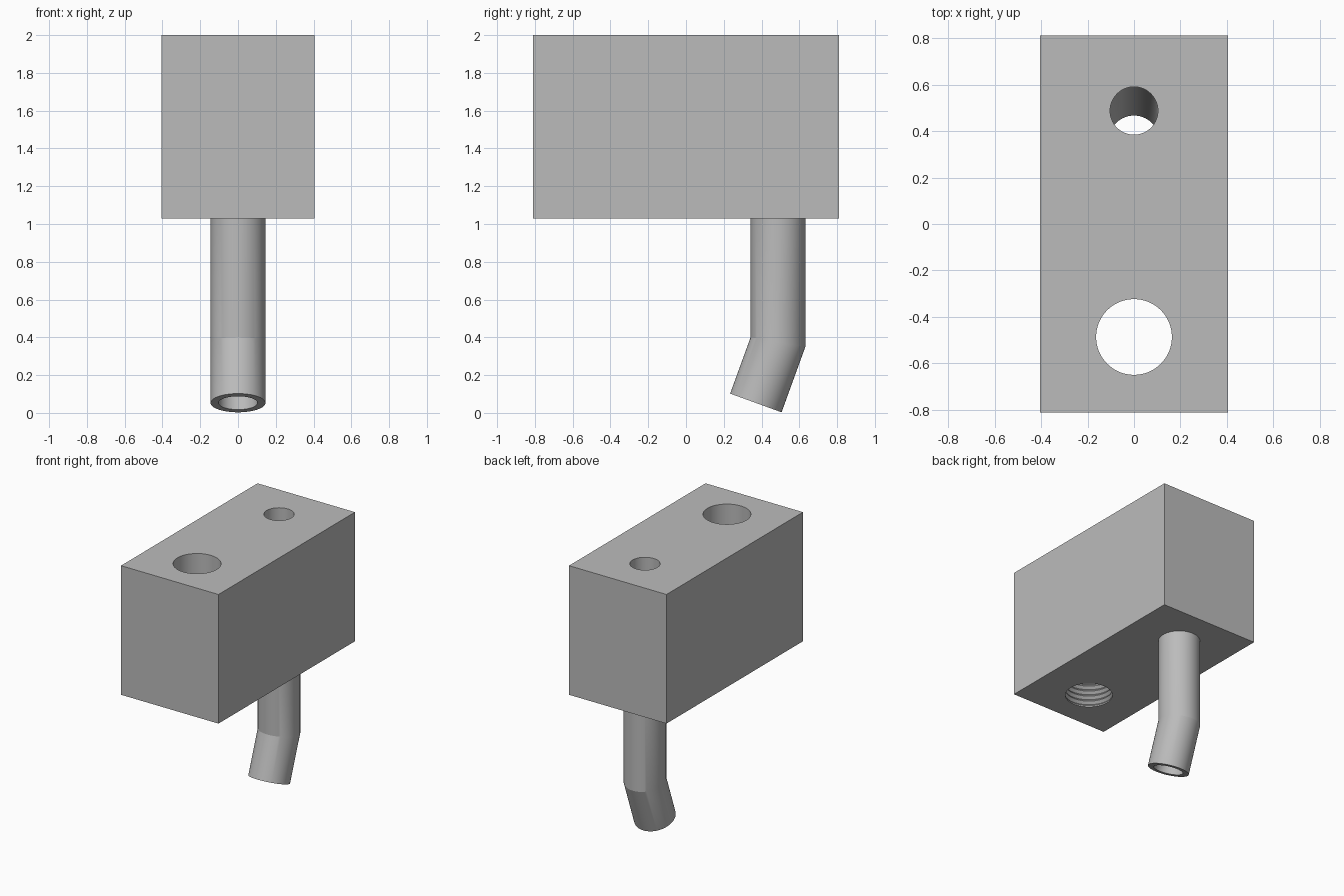
import bpy, bmesh, math
from mathutils import Vector

SIDES = 64
old = bpy.data.objects.get("Cube")
if old:
    bpy.data.objects.remove(old, do_unlink=True)

steel = bpy.data.materials.new("plain grey")
steel.use_nodes = True
grey = (0.5, 0.5, 0.5, 1)
steel.diffuse_color = grey
steel.node_tree.nodes["Principled BSDF"].inputs["Base Color"].default_value = grey


def add_object(name, bm):
    bmesh.ops.recalc_face_normals(bm, faces=bm.faces)
    mesh = bpy.data.meshes.new(name)
    bm.to_mesh(mesh)
    bm.free()
    mesh.materials.append(steel)
    obj = bpy.data.objects.new(name, mesh)
    bpy.context.collection.objects.link(obj)
    return obj


def ring(bm, y, z, radius, tilt=0.0):
    """Circle around (0, y, z), tilted about x; stretched when it is a mitre."""
    along = Vector((0, math.cos(tilt), -math.sin(tilt)))
    verts = []
    for i in range(SIDES):
        a = math.tau * i / SIDES
        verts.append(bm.verts.new(Vector((radius * math.cos(a), y, z))
                                  + along * radius * math.sin(a)))
    return verts


def bridge(bm, first, second):
    for i in range(SIDES):
        j = (i + 1) % SIDES
        bm.faces.new((first[i], first[j], second[j], second[i]))


def turned_cutter(name, y, profile):
    bm = bmesh.new()
    rings = [ring(bm, y, z, r) for z, r in profile]
    for a, b in zip(rings, rings[1:]):
        bridge(bm, a, b)
    bm.faces.new(rings[0])
    bm.faces.new(rings[-1])
    obj = add_object(name, bm)
    obj.hide_render = True
    obj.hide_viewport = True
    return obj


def smooth(obj):
    bpy.ops.object.select_all(action="DESELECT")
    obj.select_set(True)
    bpy.context.view_layer.objects.active = obj
    bpy.ops.object.shade_smooth_by_angle(angle=math.radians(15))


# Block
bottom, top = 1.03, 2.0
bm = bmesh.new()
bmesh.ops.create_cube(bm, size=1)
for v in bm.verts:
    v.co = (v.co.x * 0.81, v.co.y * 1.62, (bottom + top) / 2 + v.co.z * (top - bottom))
block = add_object("block", bm)

# Threaded hole: plain bore with V grooves in its lower part
hole, pitch, depth = 0.163, 0.04, 0.018
profile = [(bottom - 0.1, hole)]
for k in range(14):
    z = bottom + 0.01 + k * pitch
    profile += [(z, hole), (z + pitch * 0.45, hole + depth), (z + pitch * 0.9, hole)]
profile.append((top + 0.1, hole))
bore = 0.103
tube_y = 0.487
cutters = [turned_cutter("threaded_hole_cutter", -0.486, profile),
           turned_cutter("outlet_hole_cutter", tube_y,
                         [(bottom - 0.1, bore), (top + 0.1, bore)])]
for cutter in cutters:
    mod = block.modifiers.new(cutter.name, "BOOLEAN")
    mod.operation = "DIFFERENCE"
    mod.solver = "EXACT"
    mod.object = cutter

# Bake the cuts so that shading follows the finished surface
bpy.context.view_layer.update()
graph = bpy.context.evaluated_depsgraph_get()
finished = bpy.data.meshes.new_from_object(block.evaluated_get(graph))
block.modifiers.clear()
block.data = finished
for cutter in cutters:
    bpy.data.objects.remove(cutter, do_unlink=True)
smooth(block)

# Bent outlet tube with a mitred elbow
bend = math.radians(20)
elbow_z, leg = 0.375, 0.343
end_y = tube_y - leg * math.sin(bend)
end_z = elbow_z - leg * math.cos(bend)
bm = bmesh.new()
ends = []
for radius in (0.145, bore):
    start = ring(bm, tube_y, bottom, radius)
    elbow = ring(bm, tube_y, elbow_z, radius)
    for v in elbow:
        v.co.z -= (v.co.y - tube_y) * math.tan(bend / 2)
    end = ring(bm, end_y, end_z, radius, bend)
    bridge(bm, start, elbow)
    bridge(bm, elbow, end)
    ends.append((start, end))
for outer, inner in zip(*ends):
    bridge(bm, outer, inner)
smooth(add_object("outlet_tube", bm))
